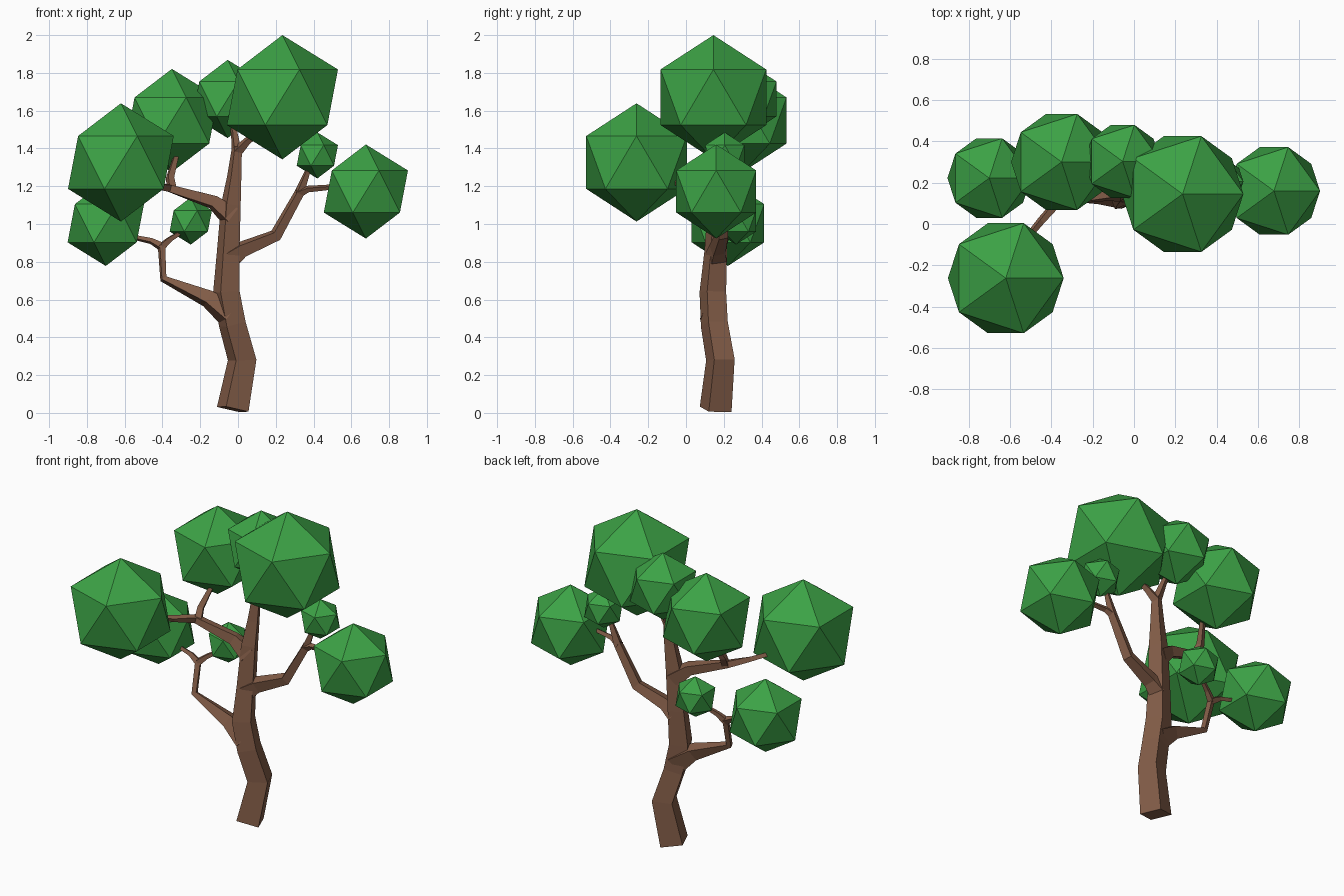
import bpy, bmesh, math
from mathutils import Vector


def material(name, color):
    m = bpy.data.materials.new(name)
    m.diffuse_color = (*color, 1)
    return m


BARK = material("bark", (0.23, 0.11, 0.065))
LEAF = material("leaf", (0.045, 0.36, 0.06))
TWIST = math.radians(22)


def finish(bm, name, mat):
    bmesh.ops.recalc_face_normals(bm, faces=bm.faces[:])
    me = bpy.data.meshes.new(name)
    bm.to_mesh(me)
    bm.free()
    me.materials.append(mat)
    ob = bpy.data.objects.new(name, me)
    bpy.context.collection.objects.link(ob)


def limb(name, nodes):
    """Square tapered tube through nodes (x, y, z, half side)."""
    bm = bmesh.new()
    pts = [Vector(n[:3]) for n in nodes]
    rings = []
    for i, p in enumerate(pts):
        t = Vector()
        if i > 0:
            t += (p - pts[i - 1]).normalized()
        if i < len(pts) - 1:
            t += (pts[i + 1] - p).normalized()
        q = Vector((0, 0, 1)).rotation_difference(t.normalized())
        r = nodes[i][3] * math.sqrt(2)
        ring = []
        for k in range(4):
            a = TWIST + math.pi / 4 + k * math.pi / 2
            ring.append(bm.verts.new(p + q @ Vector((r * math.cos(a), r * math.sin(a), 0))))
        rings.append(ring)
    for a, b in zip(rings, rings[1:]):
        for k in range(4):
            j = (k + 1) % 4
            bm.faces.new((a[k], a[j], b[j], b[k]))
    bm.faces.new(rings[0][::-1])
    bm.faces.new(rings[-1])
    finish(bm, name, BARK)


# Trunk and its two top forks
limb("trunk", [(-.028, .157, .019, .065), (.022, .182, .28, .058), (-.03, .15, .47, .055),
               (-.062, .142, .64, .054), (-.052, .157, .85, .046), (-.038, .168, 1.1, .04),
               (-.02, .18, 1.25, .029), (-.005, .19, 1.41, .02)])
limb("top_fork_left", [(-.008, .19, 1.39, .02), (-.02, .235, 1.48, .013), (-.04, .27, 1.56, .01)])
limb("top_fork_right", [(-.008, .19, 1.38, .022), (.05, .175, 1.44, .015), (.13, .16, 1.5, .011)])

# Lower left branch
limb("lower_branch", [(-.045, .145, .52, .055), (-.16, .142, .605, .036), (-.395, .14, .71, .015),
                      (-.405, .19, .885, .015)])
limb("lower_twig_left", [(-.405, .19, .88, .017), (-.46, .2, .91, .012), (-.6, .215, .94, .008)])
limb("lower_twig_right", [(-.405, .19, .88, .017), (-.36, .21, .92, .012), (-.27, .25, .975, .008)])

# Middle left branch
limb("middle_branch", [(-.04, .165, 1.04, .045), (-.13, .148, 1.115, .03), (-.365, .11, 1.19, .019),
                       (-.45, .015, 1.205, .014), (-.56, -.12, 1.235, .01)])
limb("middle_twig", [(-.35, .112, 1.185, .019), (-.36, .15, 1.245, .017), (-.325, .215, 1.37, .011),
                     (-.33, .25, 1.43, .01)])

# Right branch
limb("right_branch", [(-.045, .16, .82, .045), (.02, .166, .865, .034), (.2, .19, .94, .026),
                      (.325, .2, 1.165, .02), (.365, .203, 1.27, .012), (.4, .205, 1.33, .01)])
limb("right_twig", [(.315, .2, 1.16, .02), (.37, .19, 1.185, .013), (.55, .17, 1.2, .009)])

# Foliage balls: x, y, z, radius
balls = [(.235, .145, 1.671, .329), (-.62, -.262, 1.326, .313), (-.35, .3, 1.548, .273),
         (-.055, .303, 1.662, .207), (.42, .205, 1.363, .122), (.677, .16, 1.172, .249),
         (-.7, .222, 1.004, .226), (-.25, .265, 1.016, .125)]
for i, (x, y, z, r) in enumerate(balls):
    bm = bmesh.new()
    bmesh.ops.create_icosphere(bm, subdivisions=1, radius=r)
    bmesh.ops.translate(bm, verts=bm.verts[:], vec=(x, y, z))
    finish(bm, f"foliage_{i + 1}", LEAF)
